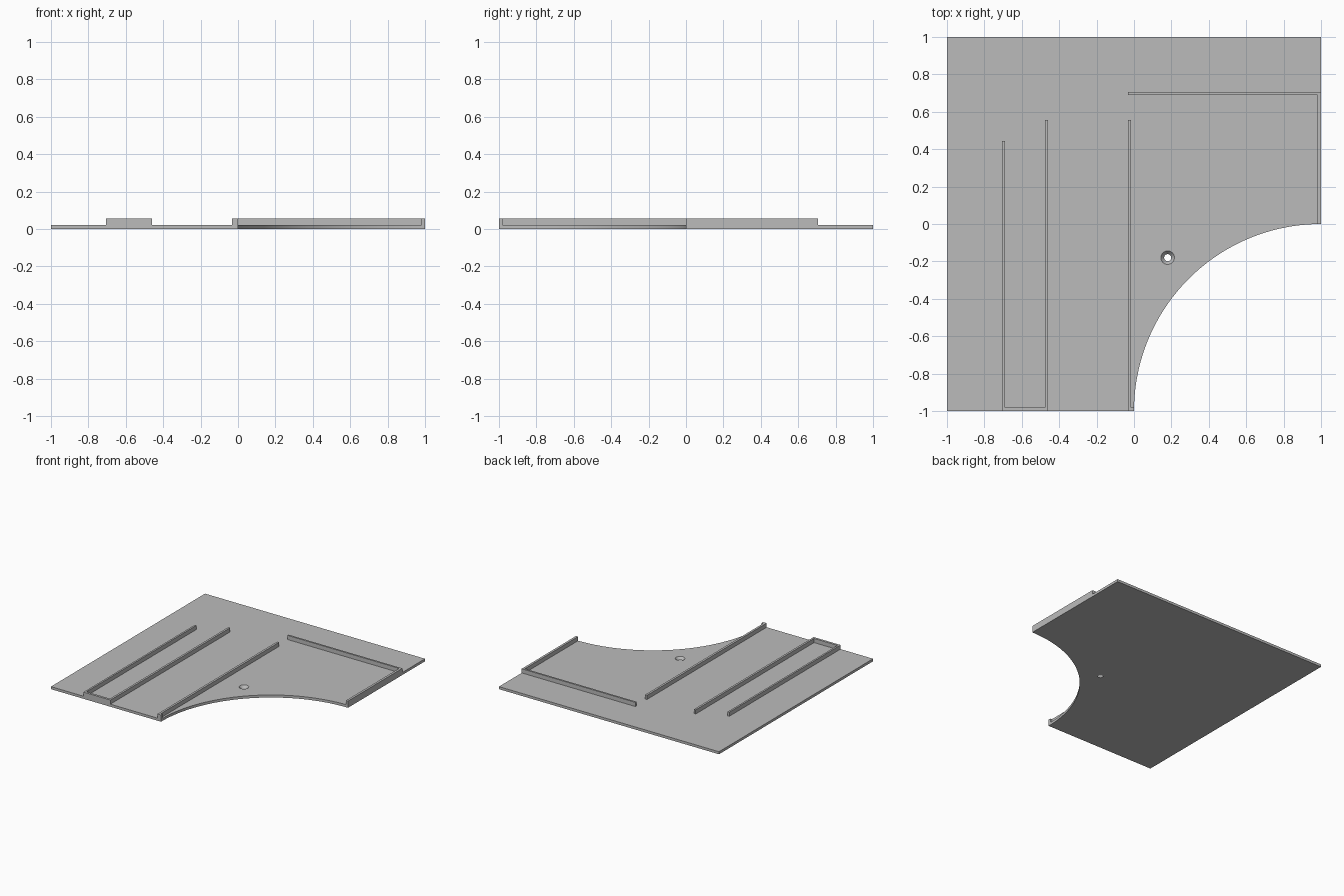
import bpy, bmesh
from math import cos, sin, pi

cube = bpy.data.objects.get("Cube")
if cube:
    bpy.data.objects.remove(cube, do_unlink=True)

PLATE_H, RIB_H = 0.021, 0.055

grey = bpy.data.materials.new("light_grey")
grey.use_nodes = True
grey.diffuse_color = (0.5, 0.5, 0.5, 1)
grey.node_tree.nodes["Principled BSDF"].inputs["Base Color"].default_value = (0.5, 0.5, 0.5, 1)


def prism(name, outline, z0, z1):
    """Extrude a counter-clockwise outline from z0 to z1."""
    bm = bmesh.new()
    base = bm.faces.new([bm.verts.new((x, y, z0)) for x, y in outline])
    top = bmesh.ops.extrude_face_region(bm, geom=[base])["geom"]
    bmesh.ops.translate(bm, vec=(0, 0, z1 - z0),
                        verts=[v for v in top if isinstance(v, bmesh.types.BMVert)])
    bmesh.ops.recalc_face_normals(bm, faces=bm.faces)
    mesh = bpy.data.meshes.new(name)
    bm.to_mesh(mesh)
    bm.free()
    mesh.materials.append(grey)
    obj = bpy.data.objects.new(name, mesh)
    bpy.context.collection.objects.link(obj)
    return obj


def rib(name, x0, x1, y0, y1):
    return prism(name, [(x0, y0), (x1, y0), (x1, y1), (x0, y1)], PLATE_H, RIB_H)


# Base plate: square with a quarter circle taken from the front left corner
STEPS = 64
arc = [(1 - cos(i * pi / 2 / STEPS), -1 + sin(i * pi / 2 / STEPS)) for i in range(STEPS + 1)]
plate = prism("base_plate", [(-1, -1)] + arc + [(1, 1), (-1, 1)], 0, PLATE_H)

# Countersunk screw hole
bpy.ops.mesh.primitive_cone_add(vertices=32, radius1=0.01, radius2=0.045,
                                depth=PLATE_H * 2, location=(0.18, -0.18, PLATE_H / 2))
cutter = bpy.context.object
cutter.name = "hole_cutter"
cutter.data.materials.append(grey)
cut = plate.modifiers.new("hole", 'BOOLEAN')
cut.operation, cut.solver, cut.object = 'DIFFERENCE', 'EXACT', cutter
bpy.ops.object.select_all(action='DESELECT')
bpy.context.view_layer.objects.active = plate
plate.select_set(True)
bpy.ops.object.modifier_apply(modifier="hole")
bpy.data.objects.remove(cutter, do_unlink=True)
bpy.ops.object.shade_smooth_by_angle()

# Long U-shaped channel on the right
prism("channel_rib", [(-0.705, -1), (-0.46, -1), (-0.46, 0.555), (-0.477, 0.555),
                      (-0.477, -0.981), (-0.69, -0.981), (-0.69, 0.445), (-0.705, 0.445)],
      PLATE_H, RIB_H)

# Middle rib with its short foot at the front
prism("middle_rib", [(-0.033, -1), (0, -1), (0, -0.981), (-0.015, -0.981),
                     (-0.015, 0.555), (-0.033, 0.555)], PLATE_H, RIB_H)

# Back rib and the left edge rib
rib("back_rib", -0.033, 1, 0.69, 0.705)
rib("left_edge_rib", 0.981, 1, 0, 0.69)
